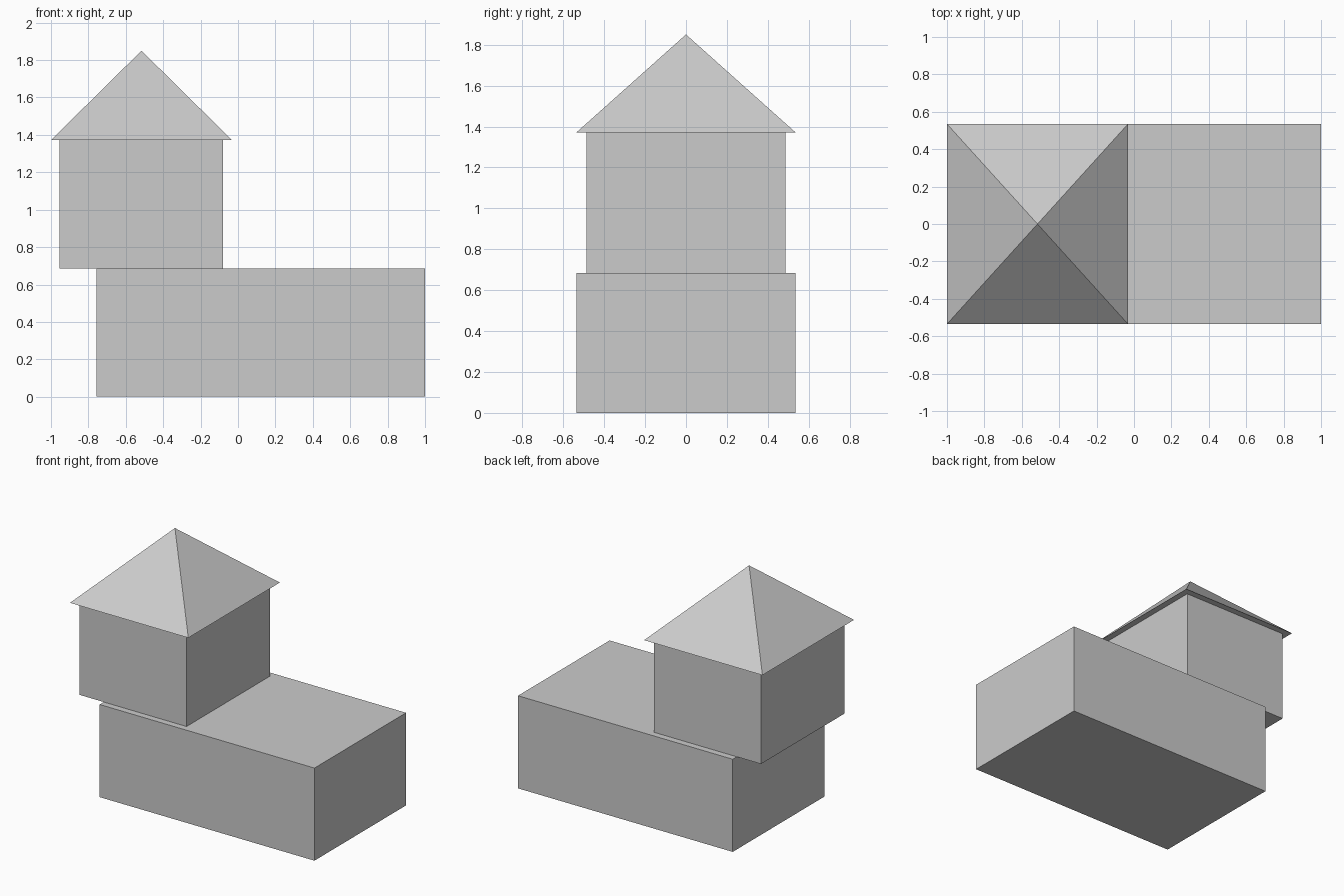
import bpy, bmesh

if "Cube" in bpy.data.objects:
    bpy.data.objects.remove(bpy.data.objects["Cube"])

# One plain grey for the whole building
grey = bpy.data.materials.new("light_grey")
grey.diffuse_color = (0.6, 0.6, 0.6, 1)
grey.use_nodes = True
grey.node_tree.nodes["Principled BSDF"].inputs["Base Color"].default_value = grey.diffuse_color


def finish(name, bm):
    mesh = bpy.data.meshes.new(name)
    bmesh.ops.recalc_face_normals(bm, faces=bm.faces)
    bm.to_mesh(mesh)
    bm.free()
    mesh.materials.append(grey)
    bpy.context.collection.objects.link(bpy.data.objects.new(name, mesh))


def block(name, x0, x1, half_y, z0, z1, peak=False):
    """Box between the given limits; with peak, its top closes to a point."""
    bm = bmesh.new()
    bmesh.ops.create_cube(bm, size=1)
    for v in bm.verts:
        v.co.x = (x0 + x1) / 2 + v.co.x * (x1 - x0)
        v.co.y *= 2 * half_y
        v.co.z = z0 + (v.co.z + 0.5) * (z1 - z0)
    if peak:
        top = [v for v in bm.verts if v.co.z > (z0 + z1) / 2]
        bmesh.ops.pointmerge(bm, verts=top, merge_co=((x0 + x1) / 2, 0, z1))
    finish(name, bm)


# Long ground floor, overhanging upper storey, pyramid roof
block("ground_floor", -0.757, 1.0, 0.535, 0.0, 0.685)
block("upper_storey", -0.955, -0.08, 0.487, 0.685, 1.372)
block("roof", -1.0, -0.032, 0.535, 1.372, 1.85, peak=True)
